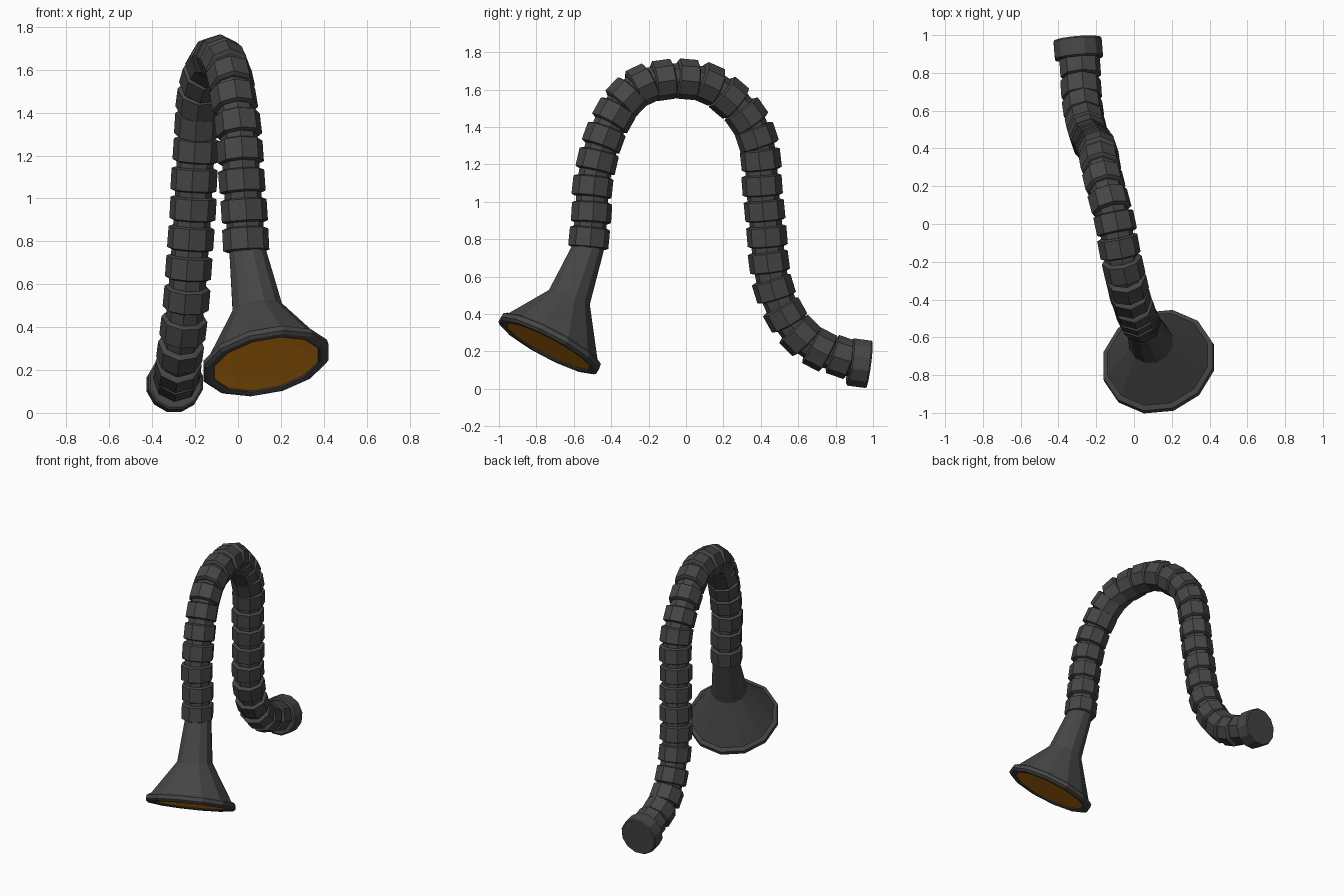
import bpy, bmesh, math
from mathutils import Vector

if "Cube" in bpy.data.objects:
    bpy.data.objects.remove(bpy.data.objects["Cube"])


def material(name, color):
    m = bpy.data.materials.new(name)
    m.use_nodes = True
    m.diffuse_color = color
    m.node_tree.nodes["Principled BSDF"].inputs["Base Color"].default_value = color
    return m


GREY = material("dark grey", (0.062, 0.062, 0.062, 1))
AMBER = material("amber", (0.78, 0.26, 0.008, 1))


def loft(name, rings, mat, sides, caps=(True, True), spin=0.5):
    """Skin polygon rings given as (centre, axis, radius)."""
    bm = bmesh.new()
    loops = []
    for centre, axis, radius in rings:
        t = Vector(axis).normalized()
        u = (Vector((1, 0, 0)) - t * t.x).normalized()
        v = t.cross(u)
        angles = [math.tau * (i + spin) / sides for i in range(sides)]
        loops.append([bm.verts.new(Vector(centre) + radius * (u * math.cos(a) + v * math.sin(a)))
                      for a in angles])
    for a, b in zip(loops, loops[1:]):
        for i in range(sides):
            j = (i + 1) % sides
            bm.faces.new((a[i], a[j], b[j], b[i]))
    if caps[0]:
        bm.faces.new(loops[0][::-1])
    if caps[1]:
        bm.faces.new(loops[-1])
    me = bpy.data.meshes.new(name)
    bm.to_mesh(me)
    bm.free()
    me.materials.append(mat)
    ob = bpy.data.objects.new(name, me)
    bpy.context.collection.objects.link(ob)
    return ob


def turned(name, centre, axis, profile, mat, sides, **kw):
    """Loft a straight profile of (distance along axis, radius)."""
    c, t = Vector(centre), Vector(axis).normalized()
    return loft(name, [(c + t * d, t, r) for d, r in profile], mat, sides, **kw)


# Hose path, from the horn over the arch to the wall fitting
path = [Vector(p) for p in (
    (.036, -.518, .807), (.029, -.505, .942), (.018, -.5, 1.08), (.01, -.475, 1.217),
    (0, -.44, 1.342), (-.02, -.385, 1.462), (-.035, -.32, 1.556), (-.055, -.235, 1.621),
    (-.08, -.12, 1.651), (-.1, .005, 1.655), (-.13, .12, 1.63), (-.16, .23, 1.556),
    (-.18, .323, 1.457), (-.188, .378, 1.345), (-.195, .4, 1.225), (-.205, .407, 1.088),
    (-.21, .42, .953), (-.22, .433, .815), (-.23, .443, .678), (-.24, .47, .535),
    (-.255, .53, .395), (-.27, .61, .285), (-.28, .715, .21), (-.285, .83, .17),
    (-.295, .927, .137))]
tangents = [path[min(i + 1, len(path) - 1)] - path[max(i - 1, 0)] for i in range(len(path))]

# Inner tube and the ribbed collars around it
loft("inner_tube", [(p, t, .087) for p, t in zip(path, tangents)], GREY, 8, spin=.1)
collar = [(-.056, .092), (-.049, .108), (.049, .108), (.056, .092)]
for i, (p, t) in enumerate(zip(path[:-1], tangents)):
    turned(f"hose_collar_{i + 1}", p, t, collar, GREY, 8, spin=.1)

# Wall fitting
turned("end_cap", path[-1], (-.08, .98, -.13),
       [(-.053, .122), (-.045, .132), (.045, .132), (.053, .126)], GREY, 12)

# Horn: straight neck, then flare to the mouth
mouth, facing = Vector((.13, -.73, .24)), Vector((.19, -.46, -.87)).normalized()
loft("horn", [((.038, -.518, .80), (.03, -.1, -1), .085),
              ((.046, -.525, .75), (.05, -.15, -1), .089),
              ((.09, -.625, .485), (.15, -.33, -.93), .12),
              (mouth - facing * .02, facing, .285)], GREY, 12)

# Rolled lip around the mouth
turned("horn_lip", mouth, facing,
       [(-.03, .284), (-.018, .304), (.008, .307), (.02, .294), (.024, .272), (.018, .258),
        (.004, .25)],
       GREY, 12, caps=(True, False))

# Amber lining, slightly dished
turned("horn_lining", mouth, facing, [(.012, .255), (.007, .19)], AMBER, 12,
       caps=(False, True))
